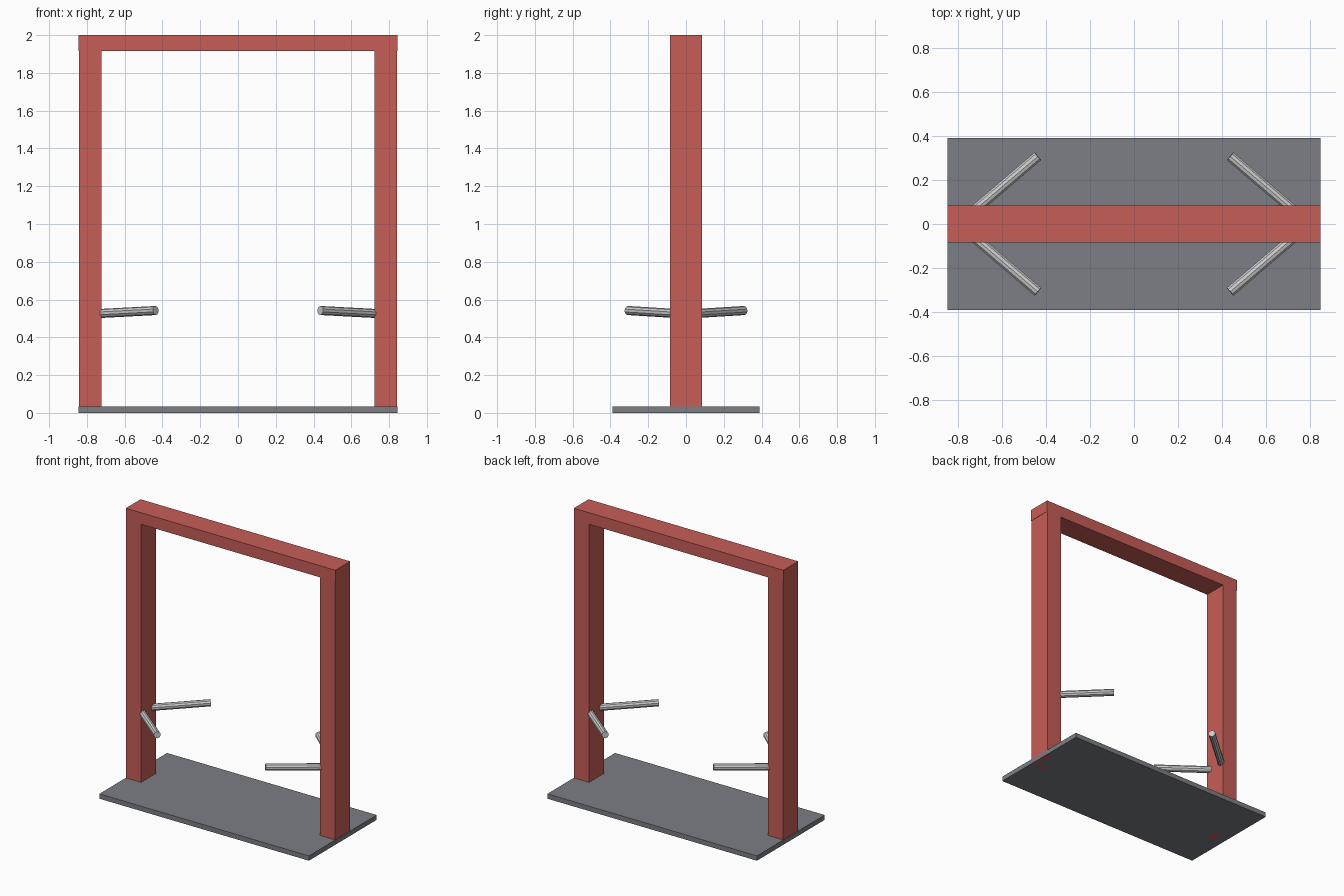
import bpy
from mathutils import Vector

if "Cube" in bpy.data.objects:
    bpy.data.objects.remove(bpy.data.objects["Cube"])


def material(name, rgb):
    m = bpy.data.materials.new(name)
    m.diffuse_color = (*rgb, 1)
    m.use_nodes = True
    m.node_tree.nodes["Principled BSDF"].inputs["Base Color"].default_value = m.diffuse_color
    return m


red = material("red_paint", (0.57, 0.11, 0.095))
dark = material("dark_plate", (0.2, 0.21, 0.235))
steel = material("steel", (0.55, 0.55, 0.56))


def box(name, lo, hi, mat):
    lo, hi = Vector(lo), Vector(hi)
    bpy.ops.mesh.primitive_cube_add(size=1, location=(lo + hi) / 2)
    ob = bpy.context.object
    ob.name = name
    ob.scale = hi - lo
    bpy.ops.object.transform_apply(location=False, rotation=False, scale=True)
    ob.data.materials.append(mat)


def rod(name, a, b, radius, mat, sides=10):
    a, b = Vector(a), Vector(b)
    d = b - a
    bpy.ops.mesh.primitive_cylinder_add(vertices=sides, radius=radius, depth=d.length,
                                        location=(a + b) / 2,
                                        rotation=d.to_track_quat('Z', 'Y').to_euler())
    ob = bpy.context.object
    ob.name = name
    ob.data.materials.append(mat)


# Floor plate and top beam
box("base_plate", (-0.845, -0.39, 0), (0.845, 0.39, 0.035), dark)
box("top_beam", (-0.845, -0.085, 1.915), (0.845, 0.085, 2), red)

for s, side in ((-1, "left"), (1, "right")):
    # Upright post, running through the plate
    x0, x1 = sorted((s * 0.722, s * 0.843))
    box(side + "_post", (x0, -0.085, 0), (x1, 0.085, 1.915), red)
    # Gate arms angled inward, one to the front and one to the back
    for t, end in ((-1, "front"), (1, "back")):
        rod(f"{side}_{end}_arm", (s * 0.735, t * 0.052, 0.526),
            (s * 0.436, t * 0.307, 0.542), 0.024, steel)
